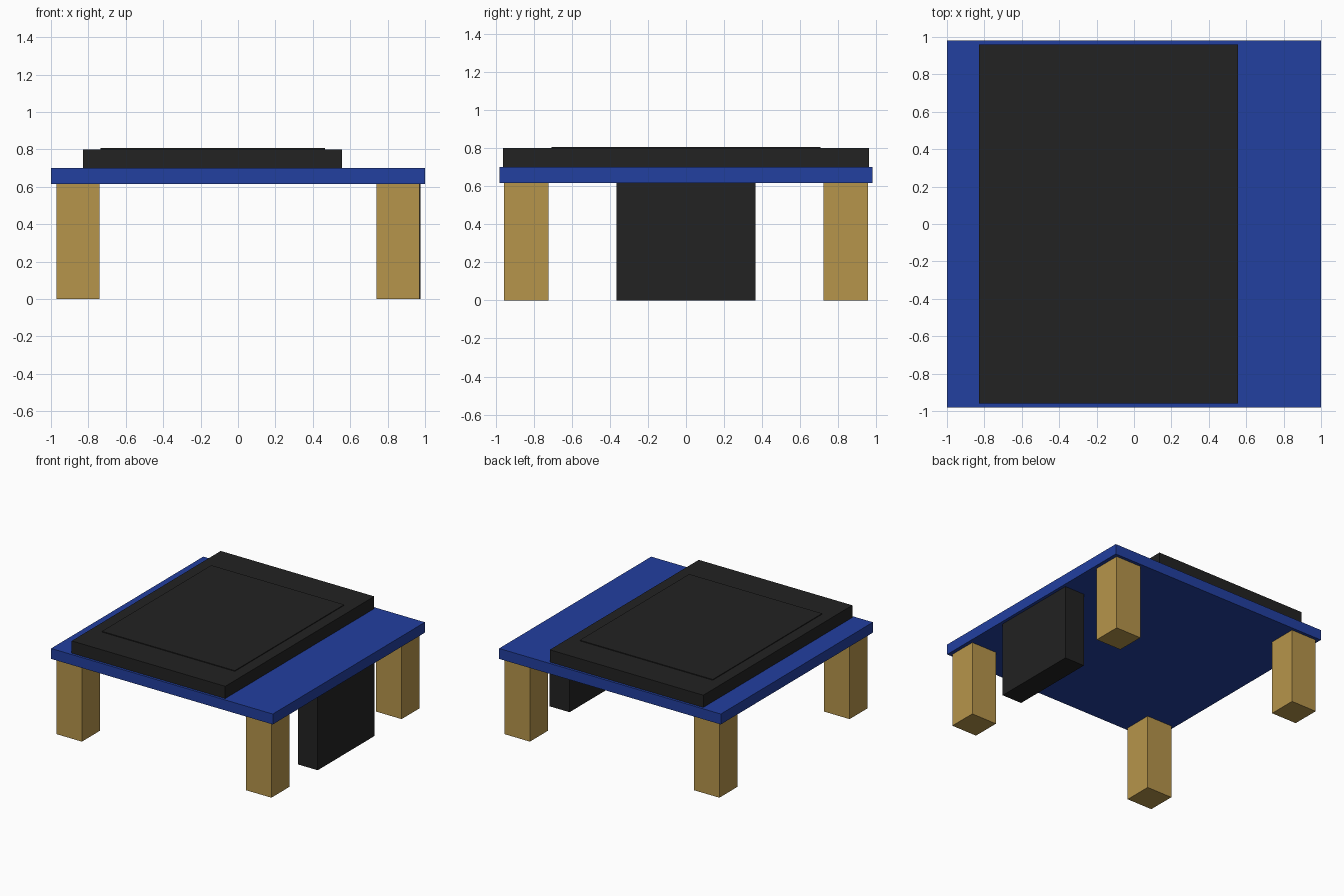
import bpy

cube = bpy.data.objects.get("Cube")
if cube:
    bpy.data.objects.remove(cube, do_unlink=True)


def material(name, rgb):
    mat = bpy.data.materials.new(name)
    mat.use_nodes = True
    color = (*rgb, 1.0)
    mat.diffuse_color = color
    mat.node_tree.nodes["Principled BSDF"].inputs["Base Color"].default_value = color
    return mat


def box(name, xs, ys, zs, mat):
    spans = (xs, ys, zs)
    bpy.ops.mesh.primitive_cube_add(size=1, location=[(a + b) / 2 for a, b in spans])
    obj = bpy.context.object
    obj.name = name
    obj.scale = [b - a for a, b in spans]
    bpy.ops.object.transform_apply(location=False, rotation=False, scale=True)
    obj.data.materials.append(mat)
    return obj


blue = material("blue", (0.016, 0.05, 0.35))
black = material("black", (0.016, 0.016, 0.016))
wood = material("wood", (0.47, 0.30, 0.07))

# Flat platform
box("platform", (-1, 1), (-0.98, 0.98), (0.615, 0.70), blue)

# Thick pad with a slightly raised panel on top
box("pad", (-0.828, 0.557), (-0.96, 0.96), (0.70, 0.80), black)
box("raised_panel", (-0.735, 0.465), (-0.705, 0.705), (0.80, 0.806), black)

# Four square legs
for side, sx in (("left", 1), ("right", -1)):
    for end, sy in (("front", -1), ("back", 1)):
        xs = sorted((sx * 0.74, sx * 0.97))
        ys = sorted((sy * 0.723, sy * 0.955))
        box(f"{end}_{side}_leg", xs, ys, (0, 0.615), wood)

# Block hanging under one side of the platform
box("side_block", (0.795, 0.975), (-0.365, 0.365), (0, 0.615), black)
